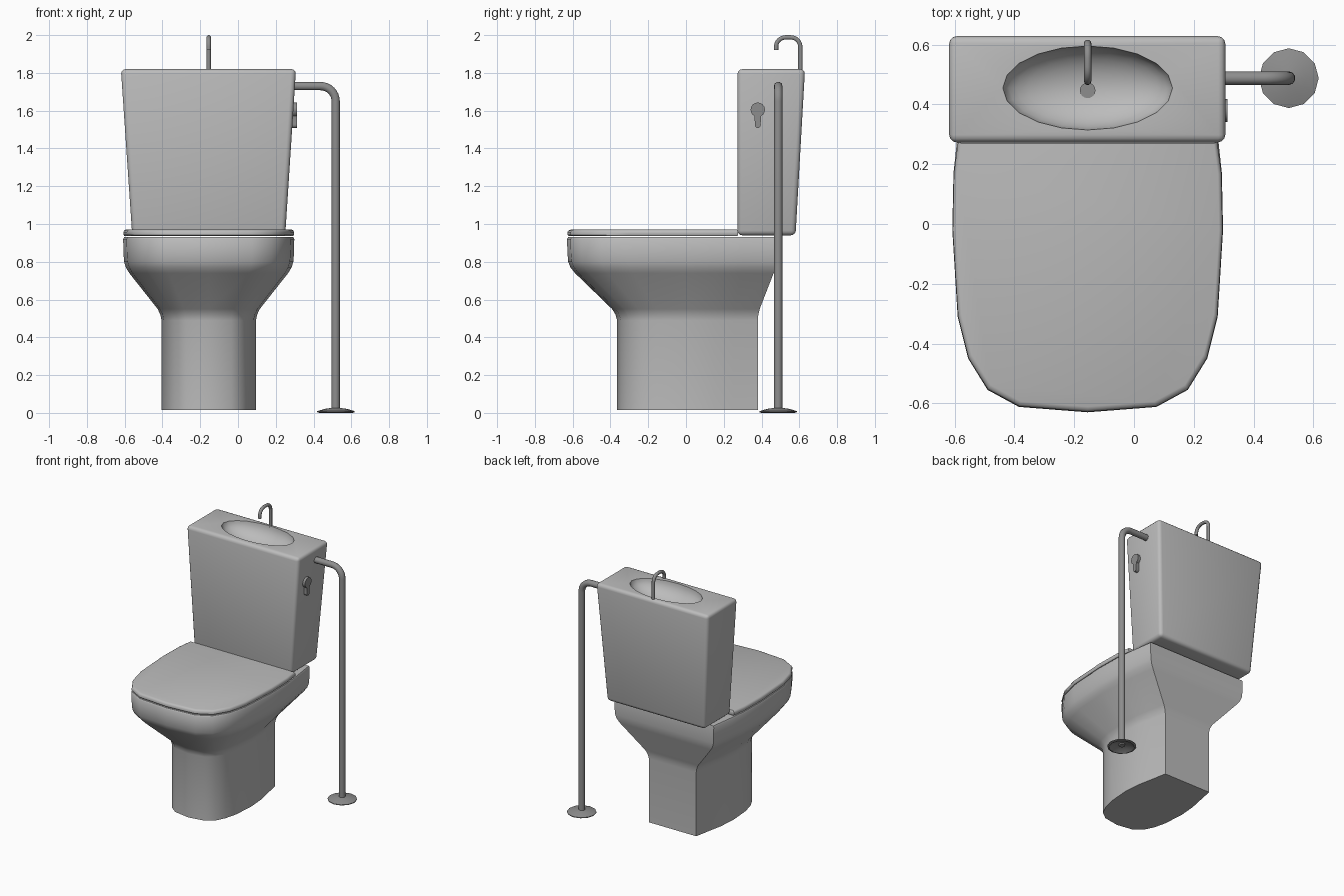
import bpy, bmesh, math

if "Cube" in bpy.data.objects:
    bpy.data.objects.remove(bpy.data.objects["Cube"])

CX = -0.155  # centre line of the toilet


def material(name, v):
    m = bpy.data.materials.new(name)
    m.diffuse_color = (v, v, v, 1)
    m.use_nodes = True
    m.node_tree.nodes["Principled BSDF"].inputs["Base Color"].default_value = m.diffuse_color
    return m


CERAMIC = material("ceramic grey", 0.5)
METAL = material("dark metal", 0.27)


def finish(obj, mat, angle=40):
    obj.data.materials.clear()
    obj.data.materials.append(mat)
    bpy.ops.object.select_all(action='DESELECT')
    obj.select_set(True)
    bpy.context.view_layer.objects.active = obj
    bpy.ops.object.shade_smooth_by_angle(angle=math.radians(angle))
    return obj


def loft(name, rings, caps=True):
    """Skin equal-length closed rings of points into a mesh."""
    bm = bmesh.new()
    loops = [[bm.verts.new(p) for p in r] for r in rings]
    n = len(rings[0])
    for a, b in zip(loops, loops[1:]):
        for i in range(n):
            bm.faces.new((a[i], a[(i + 1) % n], b[(i + 1) % n], b[i]))
    if caps:
        bm.faces.new(loops[0])
        bm.faces.new(loops[-1])
    bmesh.ops.recalc_face_normals(bm, faces=bm.faces)
    me = bpy.data.meshes.new(name)
    bm.to_mesh(me)
    bm.free()
    obj = bpy.data.objects.new(name, me)
    bpy.context.collection.objects.link(obj)
    return obj


def apply_all(obj):
    bpy.ops.object.select_all(action='DESELECT')
    obj.select_set(True)
    bpy.context.view_layer.objects.active = obj
    for m in list(obj.modifiers):
        bpy.ops.object.modifier_apply(modifier=m.name)


def bevel(obj, width, segments=3):
    m = obj.modifiers.new("bevel", 'BEVEL')
    m.width, m.segments = width, segments
    m.limit_method, m.angle_limit = 'ANGLE', math.radians(50)
    apply_all(obj)


def tube(name, path, radius):
    cu = bpy.data.curves.new(name, 'CURVE')
    cu.dimensions = '3D'
    cu.bevel_depth, cu.bevel_resolution, cu.use_fill_caps = radius, 3, True
    sp = cu.splines.new('POLY')
    sp.points.add(len(path) - 1)
    for p, q in zip(sp.points, path):
        p.co = (*q, 1)
    obj = bpy.data.objects.new(name, cu)
    bpy.context.collection.objects.link(obj)
    bpy.ops.object.select_all(action='DESELECT')
    obj.select_set(True)
    bpy.context.view_layer.objects.active = obj
    bpy.ops.object.convert(target='MESH')
    return finish(bpy.context.view_layer.objects.active, METAL)


def arc(c, r, a0, a1, n=8):
    """Points of an arc in a 2D plane."""
    return [(c[0] + r * math.cos(math.radians(a0 + (a1 - a0) * i / n)),
             c[1] + r * math.sin(math.radians(a0 + (a1 - a0) * i / n))) for i in range(n + 1)]


def mirrored(half, z, s=1.0):
    """Full outline from a half outline that starts on the centre line."""
    full = half + [(-w, y) for w, y in reversed(half[1:])]
    return [(CX + w * s, y * s, z) for w, y in full]


# bowl and pedestal: one skin from the foot outline to the rim outline
rim = [(0, -.63), (.23, -.612), (.335, -.555), (.4, -.45), (.435, -.31),
       (.453, -.02), (.449, .17), (.435, .3), (.41, .48)]
foot = [(0, -.365), (.12, -.345), (.18, -.30), (.215, -.23), (.238, -.14),
        (.25, .02), (.24, .15), (.22, .25), (.195, .38)]
rings = []
for z, t in [(.015, 0), (.49, 0), (.52, .03), (.55, .1), (.74, .84), (.77, .93),
             (.80, .975), (.84, .99), (.92, 1), (.93, .975)]:
    rings.append(mirrored([(a[0] + (b[0] - a[0]) * t, a[1] + (b[1] - a[1]) * t)
                           for a, b in zip(foot, rim)], z))
finish(loft("bowl_and_pedestal", rings), CERAMIC)

# closed lid
lid_half = rim[:7] + [(.435, .277)]
finish(loft("lid", [mirrored(lid_half, z, s) for z, s in
                    [(.936, .985), (.943, .997), (.957, .997), (.966, .987), (.97, .97)]]), CERAMIC)

# tapered tank
def rect(x0, x1, y0, y1, z):
    return [(x0, y0, z), (x1, y0, z), (x1, y1, z), (x0, y1, z)]

tank = loft("tank", [rect(-.56, .25, .273, .58, .94), rect(-.62, .307, .273, .63, 1.82)])
bevel(tank, .025)

# hand basin cut into the tank top
bpy.ops.mesh.primitive_uv_sphere_add(segments=20, ring_count=16, radius=1, location=(CX, .455, 1.825))
cutter = bpy.context.object
cutter.name = "basin_cutter"
cutter.hide_render = True
cutter.scale = (.285, .141, .12)
m = tank.modifiers.new("basin", 'BOOLEAN')
m.operation, m.solver, m.object = 'DIFFERENCE', 'EXACT', cutter
apply_all(tank)
bpy.data.objects.remove(cutter, do_unlink=True)
finish(tank, CERAMIC)

# basin drain
bpy.ops.mesh.primitive_cylinder_add(vertices=16, radius=.026, depth=.012, location=(CX, .447, 1.706))
bpy.context.object.name = "basin_drain"
finish(bpy.context.object, METAL)

# gooseneck spout
neck = [(.605, 1.80)] + arc((.555, 1.938), .05, 0, 90) + arc((.527, 1.938), .05, 90, 180) + [(.477, 1.922)]
tube("spout", [(CX, y, z) for y, z in neck], .012)

# water supply pipe
pipe = [(.28, 1.73)] + arc((.437, 1.65), .08, 90, 0) + [(.517, .012)]
tube("supply_pipe", [(x, .488, z) for x, z in pipe], .023)

# floor flange: shallow open cone
def circle(r, z, n=12):
    return [(.518 + r * math.cos(2 * math.pi * i / n), .488 + r * math.sin(2 * math.pi * i / n), z)
            for i in range(n)]

finish(loft("floor_flange", [circle(.088, 0), circle(.1, .004), circle(.1, .009), circle(.06, .021),
                             circle(.02, .027), circle(.02, .022), circle(.06, .015), circle(.088, 0)],
            caps=False), METAL)

# flush lever: round head with a flared arm
outline = arc((.38, 1.605), .038, -62, 242, 14) + [(.365, 1.53)] + arc((.38, 1.524), .016, 180, 360, 6) + [(.395, 1.53)]
lever = loft("flush_lever", [[(x, y, z) for y, z in outline] for x in (.278, .313)])
finish(lever, METAL)
